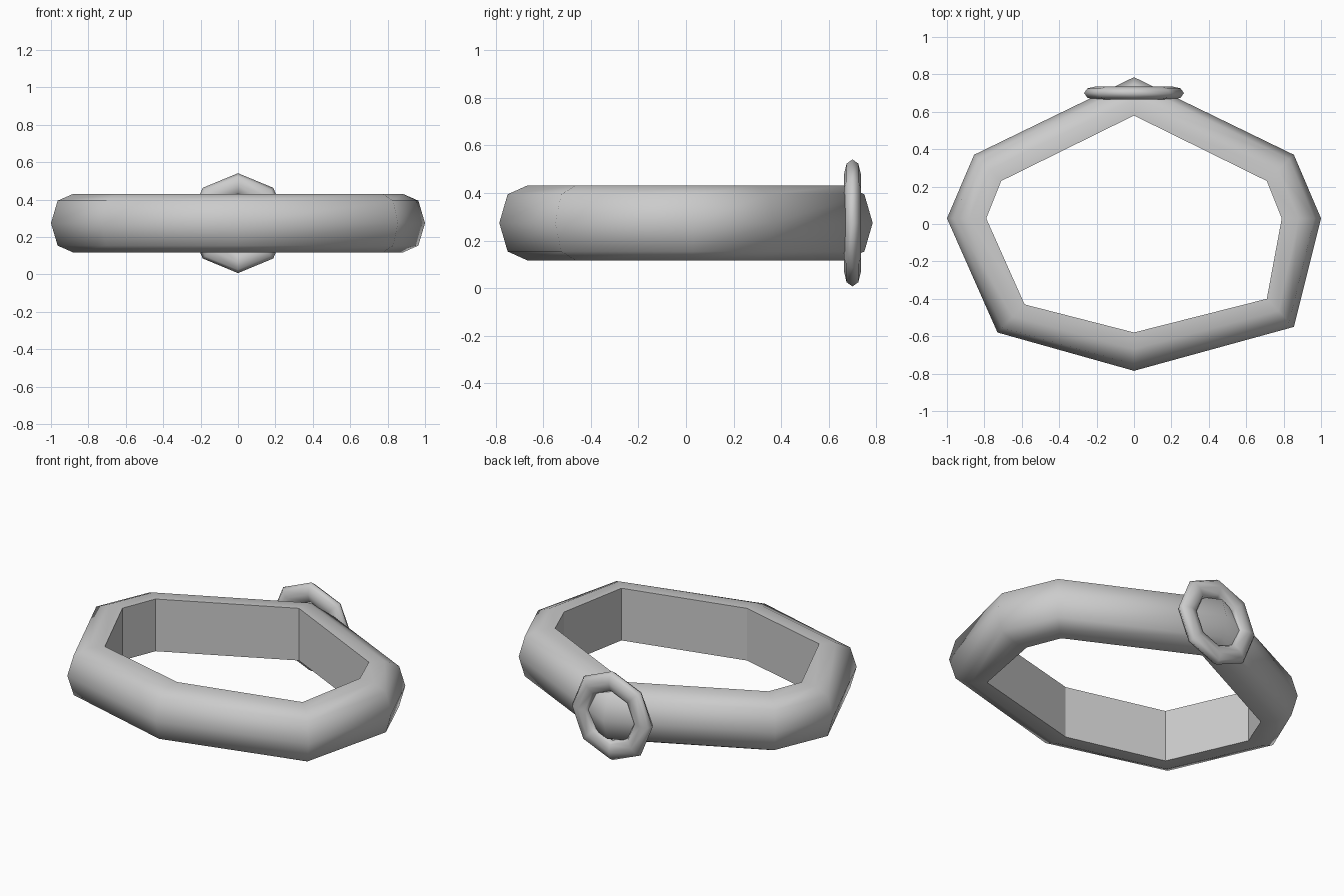
import bpy, bmesh
from math import cos, sin, tau
from mathutils import Vector

cube = bpy.data.objects.get("Cube")
if cube:
    bpy.data.objects.remove(cube)

MID_Z = 0.274

grey = bpy.data.materials.new("plain grey")
grey.use_nodes = True
COLOUR = (0.6, 0.6, 0.6, 1)
grey.diffuse_color = COLOUR
grey.node_tree.nodes["Principled BSDF"].inputs["Base Color"].default_value = COLOUR


def loop_sweep(name, sections, flat_strip=None):
    """Join closed cross-sections into a closed loop; one strip may stay flat."""
    bm = bmesh.new()
    rings = [[bm.verts.new(p) for p in sec] for sec in sections]
    n = len(rings[0])
    for i, a in enumerate(rings):
        b = rings[(i + 1) % len(rings)]
        for k in range(n):
            m = (k + 1) % n
            face = bm.faces.new((a[k], b[k], b[m], a[m]))
            face.smooth = k != flat_strip
    bmesh.ops.recalc_face_normals(bm, faces=bm.faces[:])
    for e in bm.edges:
        if any(not f.smooth for f in e.link_faces):
            e.smooth = False
    mesh = bpy.data.meshes.new(name)
    bm.to_mesh(mesh)
    bm.free()
    mesh.materials.append(grey)
    obj = bpy.data.objects.new(name, mesh)
    bpy.context.collection.objects.link(obj)
    return obj


# Band: irregular eight-sided loop, flat inside and rounded outside
outer = [(0, .785), (.855, .37), (1, .03), (.855, -.55),
         (0, -.785), (-.73, -.58), (-1, .03), (-.855, .37)]
inner = [(0, .58), (.71, .23), (.79, .03), (.71, -.40),
         (0, -.58), (-.585, -.43), (-.79, .03), (-.71, .23)]
# (distance from inside to outside, height from the middle)
profile = [(0, .157), (.43, .157), (.83, .12), (1, 0),
           (.83, -.12), (.43, -.157), (0, -.157)]
band = []
for o, i in zip(outer, inner):
    o, i = Vector((*o, MID_Z)), Vector((*i, MID_Z))
    band.append([i.lerp(o, t) + Vector((0, 0, h)) for t, h in profile])
loop_sweep("band", band, flat_strip=len(profile) - 1)

# Setting: upright octagonal ring around the rear corner of the band
SIDES = 8
setting = []
for s in range(SIDES):
    a = tau * s / SIDES
    section = []
    for k in range(SIDES):
        b = tau * k / SIDES
        r = 0.207 + 0.06 * cos(b)
        section.append((r * cos(a), 0.70 + 0.035 * sin(b), MID_Z + r * sin(a)))
    setting.append(section)
loop_sweep("setting_ring", setting)
